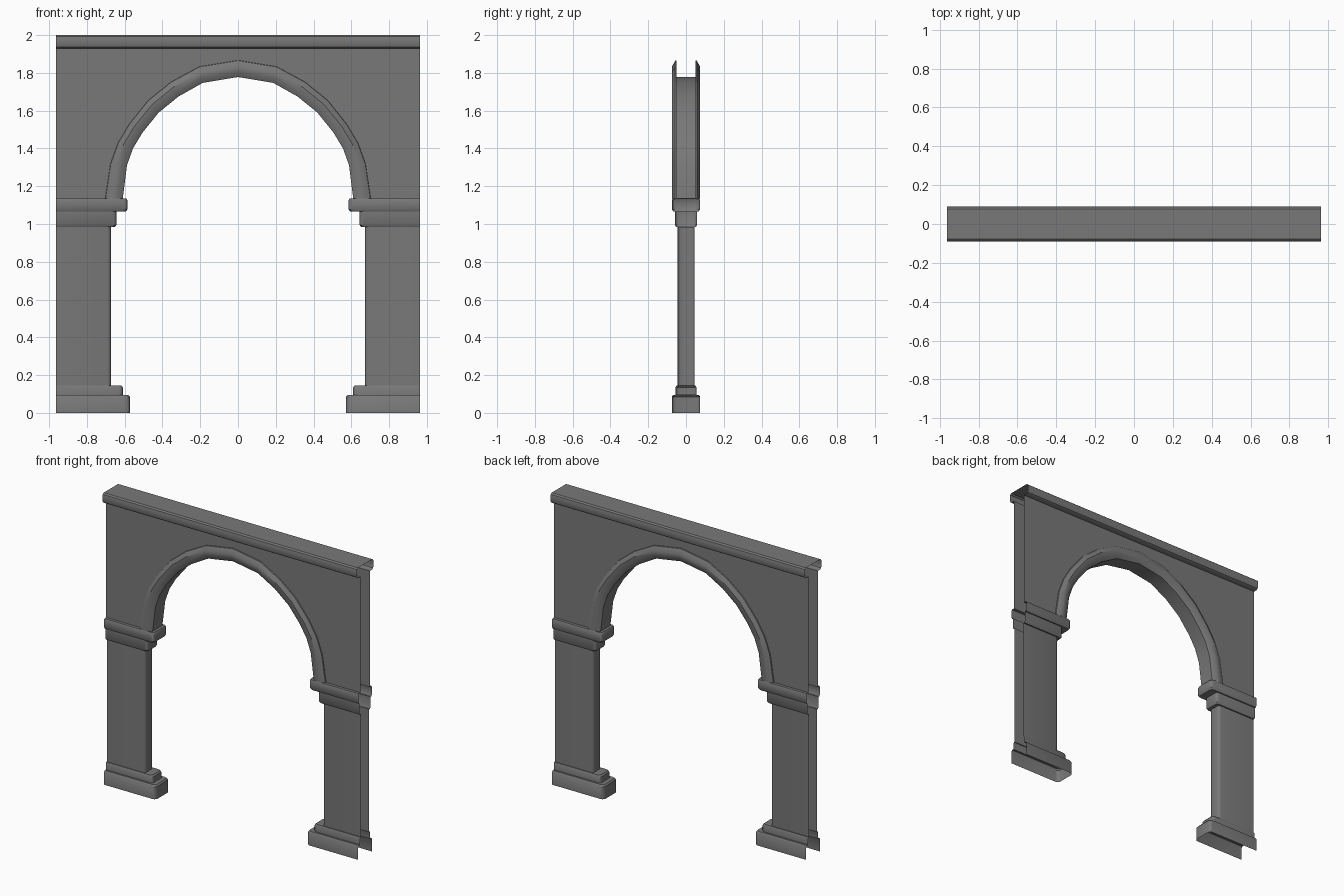
import bpy
import math

if "Cube" in bpy.data.objects:
    bpy.data.objects.remove(bpy.data.objects["Cube"])

END = 0.963          # open outer end of the module
WALL = 0.05          # half thickness of the wall
SPRING = 1.135       # height where the arch starts
TOP = 1.93           # underside of the cornice

stone = bpy.data.materials.new("dark_stone")
stone.diffuse_color = (0.19, 0.19, 0.19, 1)
stone.use_nodes = True
stone.node_tree.nodes["Principled BSDF"].inputs["Base Color"].default_value = stone.diffuse_color


def skin(name, rows, mirror=True):
    """Skin a grid of points (list of equal-length rows) into a smooth-by-angle sheet."""
    n = len(rows[0])
    verts = [p for row in rows for p in row]
    faces = [(r * n + i, r * n + i + 1, (r + 1) * n + i + 1, (r + 1) * n + i)
             for r in range(len(rows) - 1) for i in range(n - 1)]
    me = bpy.data.meshes.new(name)
    me.from_pydata(verts, [], faces)
    me.materials.append(stone)
    ob = bpy.data.objects.new(name, me)
    bpy.context.collection.objects.link(ob)
    bpy.ops.object.select_all(action='DESELECT')
    ob.select_set(True)
    bpy.context.view_layer.objects.active = ob
    bpy.ops.object.shade_smooth_by_angle(angle=math.radians(35))
    if mirror:
        m = ob.modifiers.new("mirror", 'MIRROR')
        m.use_clip = True
    return ob


def u_ring(z, x_in, hy, r, seg=3):
    """U-shaped outline with rounded inner corners, open at the outer end."""
    back = [(END, hy, z)]
    for k in range(seg + 1):
        a = math.pi / 2 * k / seg
        back.append((x_in + r - r * math.sin(a), hy - r + r * math.cos(a), z))
    return back + [(x, -y, z) for x, y, z in reversed(back)]


# Piers: base, shaft and capital pieces as stacked U outlines (z, inner x, half depth, corner)
base = [(0, 0.572, 0.075, 0.022), (0.085, 0.572, 0.075, 0.022), (0.095, 0.580, 0.068, 0.02),
        (0.095, 0.610, 0.055, 0.02), (0.135, 0.610, 0.055, 0.02), (0.145, 0.618, 0.050, 0.02),
        (0.145, 0.673, 0.044, 0.018)]
shaft = [(0.145, 0.673, 0.044, 0.018), (0.985, 0.673, 0.044, 0.018)]
capital = [(0.985, 0.673, 0.044, 0.018), (0.985, 0.651, 0.053, 0.02), (0.995, 0.644, 0.059, 0.02),
           (1.065, 0.644, 0.059, 0.02), (1.065, 0.594, 0.067, 0.02), (1.077, 0.586, 0.074, 0.02),
           (1.127, 0.586, 0.074, 0.02), (SPRING, 0.591, 0.070, 0.02), (SPRING, 0.625, WALL, 0.015)]
for name, levels in (("pier_base", base), ("pier_shaft", shaft), ("pier_capital", capital)):
    skin(name, [u_ring(*lv) for lv in levels])

# Arch curve from crown to springing: outer and inner edges of the moulding
outer = [(0, 1.867), (0.205, 1.833), (0.355, 1.752), (0.475, 1.655),
         (0.575, 1.530), (0.635, 1.430), (0.675, 1.320), (0.703, SPRING)]
inner = [(0, 1.778), (0.187, 1.747), (0.315, 1.675), (0.420, 1.590),
         (0.507, 1.482), (0.556, 1.400), (0.588, 1.310), (0.610, SPRING)]

# Moulding section: (fraction from outer to inner edge, half depth), then soffit
section = [(0, WALL), (0.02, 0.057), (0.35, 0.073), (0.68, 0.070), (1, 0.053)]
rows = []
for (ox, oz), (ix, iz) in zip(outer, inner):
    front = [(ox + (ix - ox) * t, -y, oz + (iz - oz) * t) for t, y in section]
    rows.append(front + [(x, -y, z) for x, y, z in reversed(front)])
skin("arch_moulding", rows)

# Wall sheets above the arch, front and back
stations = outer + [(END, SPRING)]
skin("front_wall", [[(x, -WALL, TOP), (x, -WALL, z)] for x, z in stations])
skin("back_wall", [[(x, WALL, z), (x, WALL, TOP)] for x, z in stations])

# Cornice: open-ended rounded profile along the top
half = [(WALL, TOP), (0.076, TOP), (0.086, 1.937), (0.091, 1.953),
        (0.091, 1.978), (0.088, 1.992), (0.078, 2.0)]
profile = half + [(-y, z) for y, z in reversed(half)]
skin("cornice", [[(x, y, z) for y, z in profile] for x in (-END, END)], mirror=False)
